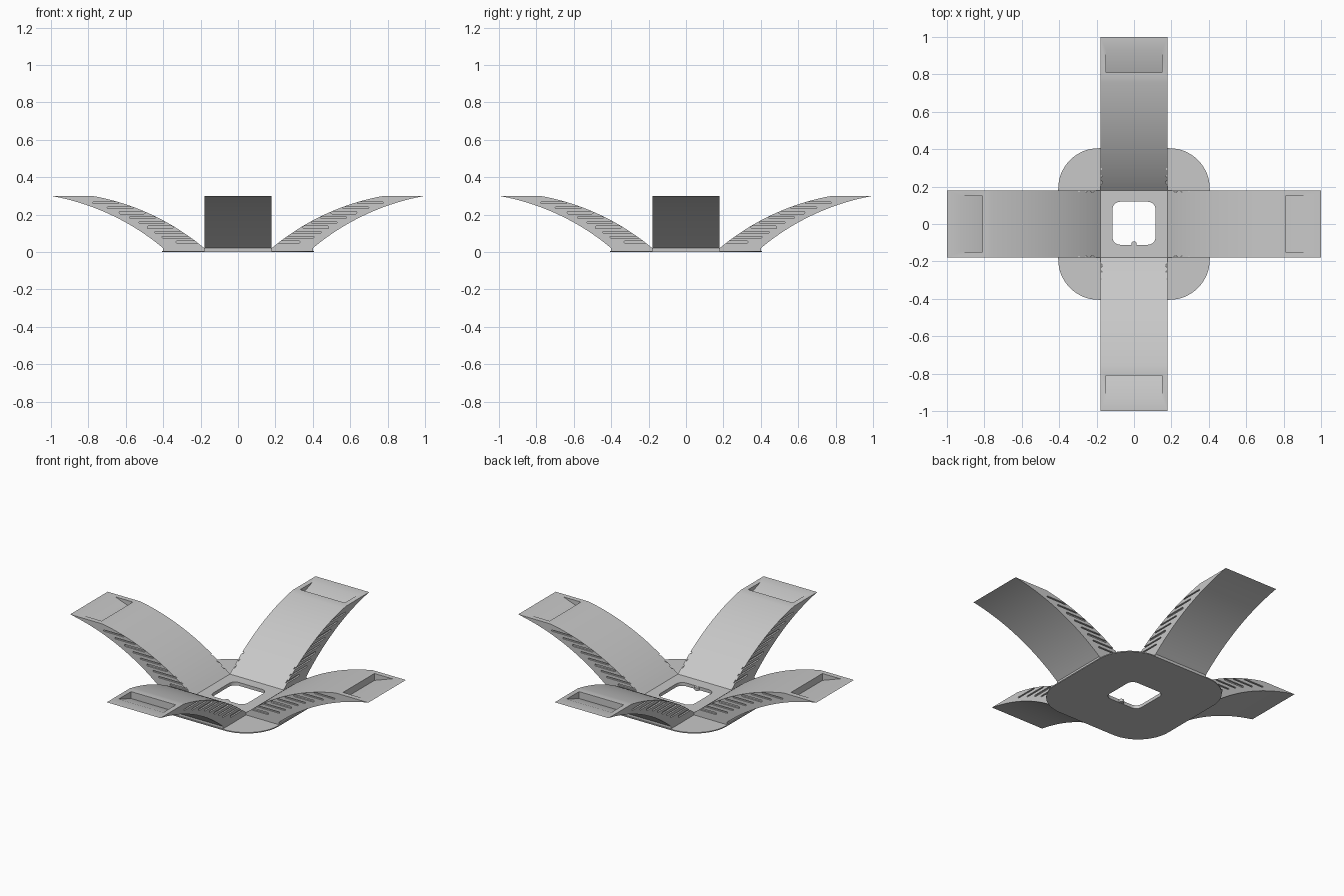
import bpy
import bmesh
from math import sin, cos, acos, pi, radians

cube = bpy.data.objects.get("Cube")
if cube:
    bpy.data.objects.remove(cube, do_unlink=True)

grey = bpy.data.materials.new("light_grey")
grey.use_nodes = True
grey.diffuse_color = (0.58, 0.58, 0.58, 1)
grey.node_tree.nodes["Principled BSDF"].inputs["Base Color"].default_value = (0.58, 0.58, 0.58, 1)

HALF = 0.18          # half width of hub and arms
FOOT = 0.22          # length of the arm foot
TOP = 0.30
HUB = 0.02
STEEP, SHALLOW = radians(40), radians(10)
RADIUS = (TOP - HUB) / (cos(SHALLOW) - cos(STEEP))


def arc_point(a, shift=0):
    return (HALF + shift + RADIUS * (sin(STEEP) - sin(a)),
            HUB + RADIUS * (cos(a) - cos(STEEP)))


def arc_x(z):
    return arc_point(acos(cos(STEEP) + (z - HUB) / RADIUS))[0]


def prism(bm, pts, lo, hi, upright=False):
    """Extrude a closed outline along z, or along y when upright."""
    def place(p, h):
        return (p[0], h, p[1]) if upright else (p[0], p[1], h)
    rings = [[bm.verts.new(place(p, h)) for p in pts] for h in (lo, hi)]
    n = len(pts)
    faces = [bm.faces.new(r) for r in rings]
    for i in range(n):
        j = (i + 1) % n
        faces.append(bm.faces.new((rings[0][i], rings[0][j], rings[1][j], rings[1][i])))
    bmesh.ops.recalc_face_normals(bm, faces=faces)


def rounded(hx, hy, r, cx=0, cy=0, steps=8):
    pts = []
    for q, (sx, sy) in enumerate(((1, 1), (-1, 1), (-1, -1), (1, -1))):
        for k in range(steps + 1):
            a = (q + k / steps) * pi / 2
            pts.append((cx + sx * (hx - r) + r * cos(a), cy + sy * (hy - r) + r * sin(a)))
    return pts


def finish(bm, name):
    mesh = bpy.data.meshes.new(name)
    bm.to_mesh(mesh)
    bm.free()
    mesh.materials.append(grey)
    obj = bpy.data.objects.new(name, mesh)
    bpy.context.collection.objects.link(obj)
    return obj


def cut(obj, cutter):
    mod = obj.modifiers.new("cut", "BOOLEAN")
    mod.operation, mod.solver, mod.object = "DIFFERENCE", "EXACT", cutter
    deps = bpy.context.evaluated_depsgraph_get()
    mesh = bpy.data.meshes.new_from_object(obj.evaluated_get(deps))
    obj.modifiers.clear()
    obj.data = mesh


def smooth(obj):
    bpy.ops.object.select_all(action="DESELECT")
    obj.select_set(True)
    bpy.context.view_layer.objects.active = obj
    bpy.ops.object.shade_smooth_by_angle(angle=radians(20))


# Thin rounded base plate and the thicker square hub above it
bm = bmesh.new()
prism(bm, rounded(0.405, 0.405, 0.215, steps=16), 0, 0.006)
base = finish(bm, "base_plate")
bm = bmesh.new()
prism(bm, [(-HALF, -HALF), (HALF, -HALF), (HALF, HALF), (-HALF, HALF)], 0.002, HUB)
hub = finish(bm, "hub")

# Central opening through both
bm = bmesh.new()
prism(bm, rounded(0.115, 0.115, 0.04, 0, 0.004), -0.1, 0.1)
opening = finish(bm, "opening_cutter")
for part in (base, hub):
    cut(part, opening)
    smooth(part)

# Small key on the front edge of the opening
bm = bmesh.new()
prism(bm, rounded(0.014, 0.014, 0.012, 0, -0.107), 0.001, HUB - 0.001)
smooth(finish(bm, "opening_key"))

# Curved arm, wedge-shaped towards its tip
STEPS = 28
angles = [STEEP + (SHALLOW - STEEP) * i / STEPS for i in range(STEPS + 1)]
outline = [(HALF, 0.002), (HALF + FOOT, 0.002)]
outline += [arc_point(a, FOOT) for a in angles]
outline += [arc_point(a) for a in reversed(angles)]
bm = bmesh.new()
prism(bm, outline, -HALF, HALF, upright=True)
arm = finish(bm, "arm_left")

# Sloping tip pocket and shallow grip slots along both sides
bm = bmesh.new()
prism(bm, [(0.81, 0.258), (0.95, 0.307), (0.81, 0.307)], -0.15, 0.15, upright=True)
for i in range(9):
    z = 0.053 + 0.0262 * i
    start = arc_x(z) + (-0.03 if i < 3 else 0.012)
    end = arc_x(z) + (0.11 if i == 0 else 0.15)
    h = 0.006 if i % 3 == 0 else 0.004
    slot = rounded((end - start) / 2, h, h * 0.95, (start + end) / 2, z, steps=3)
    for side in (-1, 1):
        lo, hi = sorted((side * (HALF - 0.01), side * (HALF + 0.05)))
        prism(bm, slot, lo, hi, upright=True)
arm_cutter = finish(bm, "arm_cutter")
cut(arm, arm_cutter)
smooth(arm)

# Repeat the arm around the hub
for i, name in enumerate(("arm_back", "arm_right", "arm_front"), 1):
    twin = bpy.data.objects.new(name, arm.data)
    twin.rotation_euler.z = i * pi / 2
    bpy.context.collection.objects.link(twin)

for helper in (opening, arm_cutter):
    bpy.data.objects.remove(helper, do_unlink=True)
